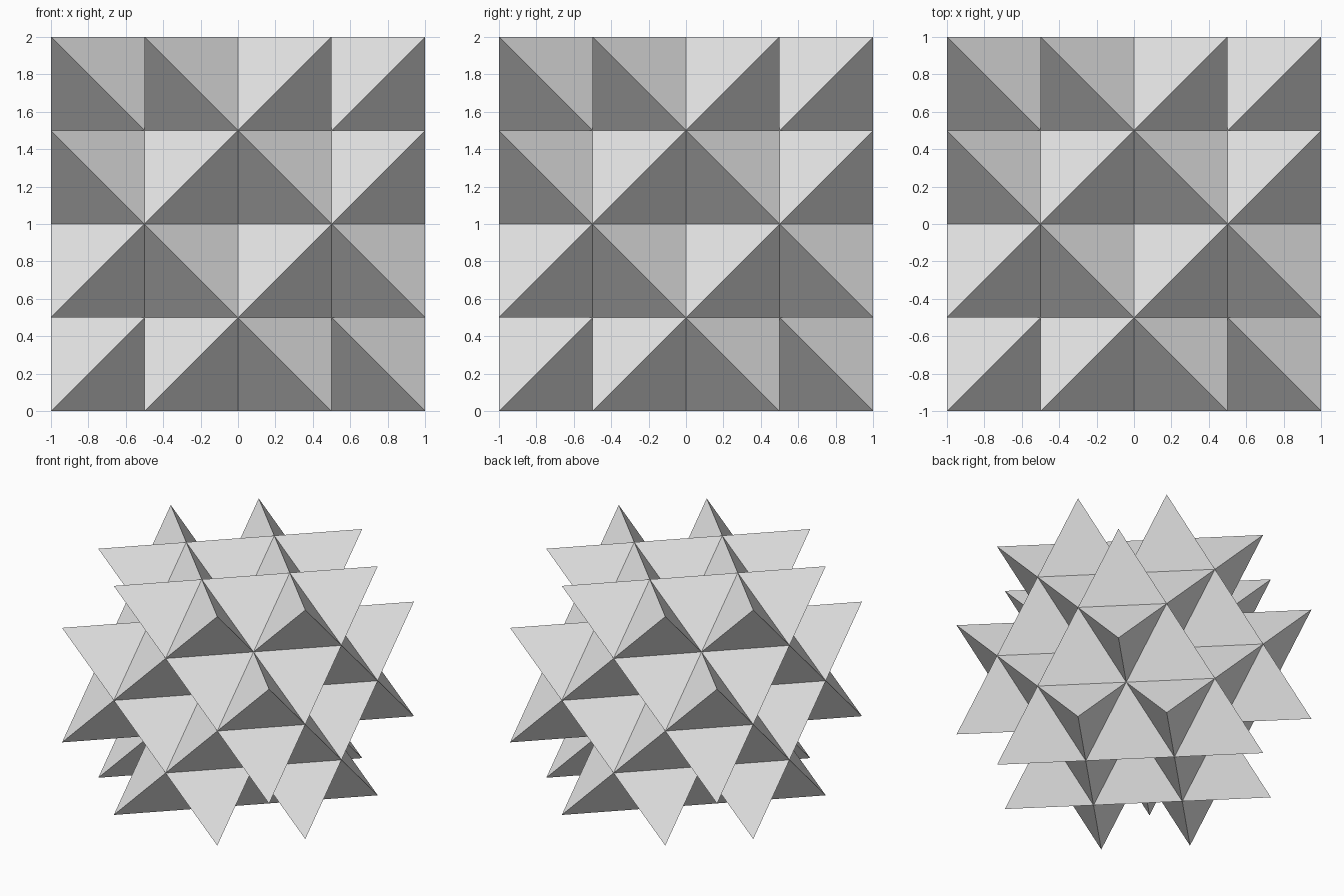
import bpy, bmesh
from itertools import product, combinations
from mathutils import Vector

old = bpy.data.objects.get("Cube")
if old:
    bpy.data.objects.remove(old, do_unlink=True)

CELL = 0.5   # cube cell that holds one tetrahedron
HALF = 2     # cells from the centre to each side

grey = bpy.data.materials.new("light_grey")
grey.use_nodes = True
grey.diffuse_color = (0.8, 0.8, 0.8, 1)
grey.node_tree.nodes["Principled BSDF"].inputs["Base Color"].default_value = grey.diffuse_color


def is_corner(cell):
    return all(c in (-HALF, HALF - 1) for c in cell)


def add_tetrahedron(bm, cell):
    """Join the four odd lattice points of one cube cell."""
    points = [Vector(cell) + Vector(o) for o in product((0, 1), repeat=3)]
    points = [p for p in points if round(sum(p)) % 2]
    centre = sum(points, Vector()) / 4
    verts = [bm.verts.new((p + Vector((0, 0, HALF))) * CELL) for p in points]
    for ids in combinations(range(4), 3):
        a, b, c = (points[i] for i in ids)
        outward = (b - a).cross(c - a).dot(a - centre) > 0
        order = ids if outward else ids[::-1]
        bm.faces.new([verts[i] for i in order])


# Lattice of tetrahedra, with the eight corner cells left empty
bm = bmesh.new()
for cell in product(range(-HALF, HALF), repeat=3):
    if not is_corner(cell):
        add_tetrahedron(bm, cell)

mesh = bpy.data.meshes.new("tetrahedron_lattice")
bm.to_mesh(mesh)
bm.free()
mesh.materials.append(grey)
lattice = bpy.data.objects.new("tetrahedron_lattice", mesh)
bpy.context.collection.objects.link(lattice)
